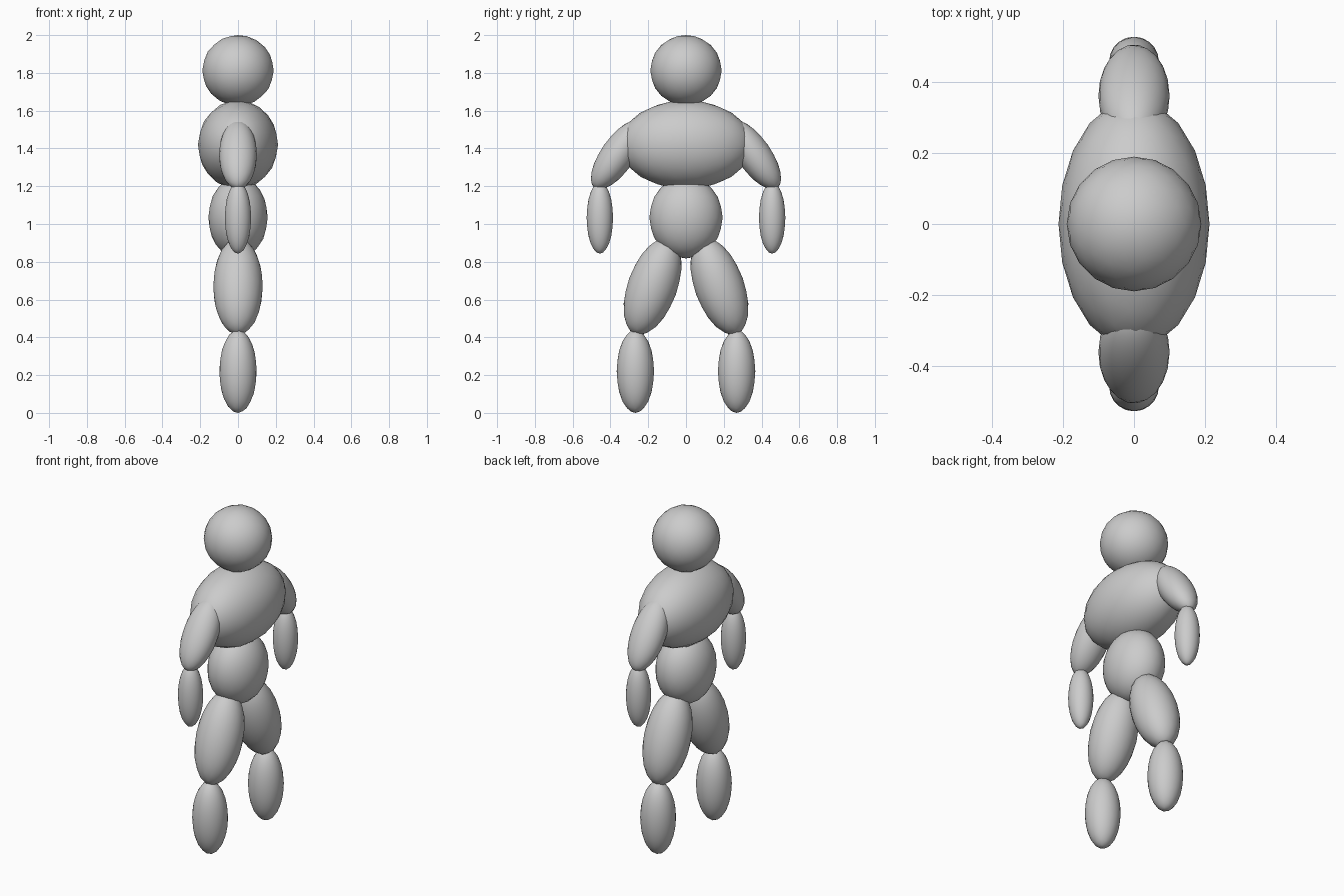
import bpy
from math import radians

if "Cube" in bpy.data.objects:
    bpy.data.objects.remove(bpy.data.objects["Cube"])


def ellipsoid(name, center, radii, tilt=0.0):
    """Smooth, coarse ball stretched to three radii and tilted about x."""
    bpy.ops.mesh.primitive_ico_sphere_add(subdivisions=3, radius=1, location=center,
                                          rotation=(radians(tilt), 0, 0))
    ob = bpy.context.object
    ob.name = name
    ob.scale = radii
    bpy.ops.object.shade_smooth()
    return ob


# Head and trunk
ellipsoid("head", (0, 0, 1.813), (0.189, 0.189, 0.187))
ellipsoid("chest", (0, 0, 1.42), (0.212, 0.35, 0.235))
ellipsoid("hips", (0, 0, 1.035), (0.157, 0.194, 0.217))

# Limbs: name, y, z, radii, outward tilt in degrees
limbs = [
    ("upper_arm", 0.36, 1.367, (0.10, 0.09, 0.216), 35),
    ("forearm", 0.456, 1.033, (0.07, 0.07, 0.19), 0),
    ("thigh", 0.177, 0.67, (0.131, 0.131, 0.27), 20),
    ("shin", 0.268, 0.22, (0.099, 0.099, 0.22), 0),
]
for side, s in (("a", 1), ("b", -1)):
    for name, y, z, radii, tilt in limbs:
        ellipsoid(f"{name}_{side}", (0, s * y, z), radii, s * tilt)
